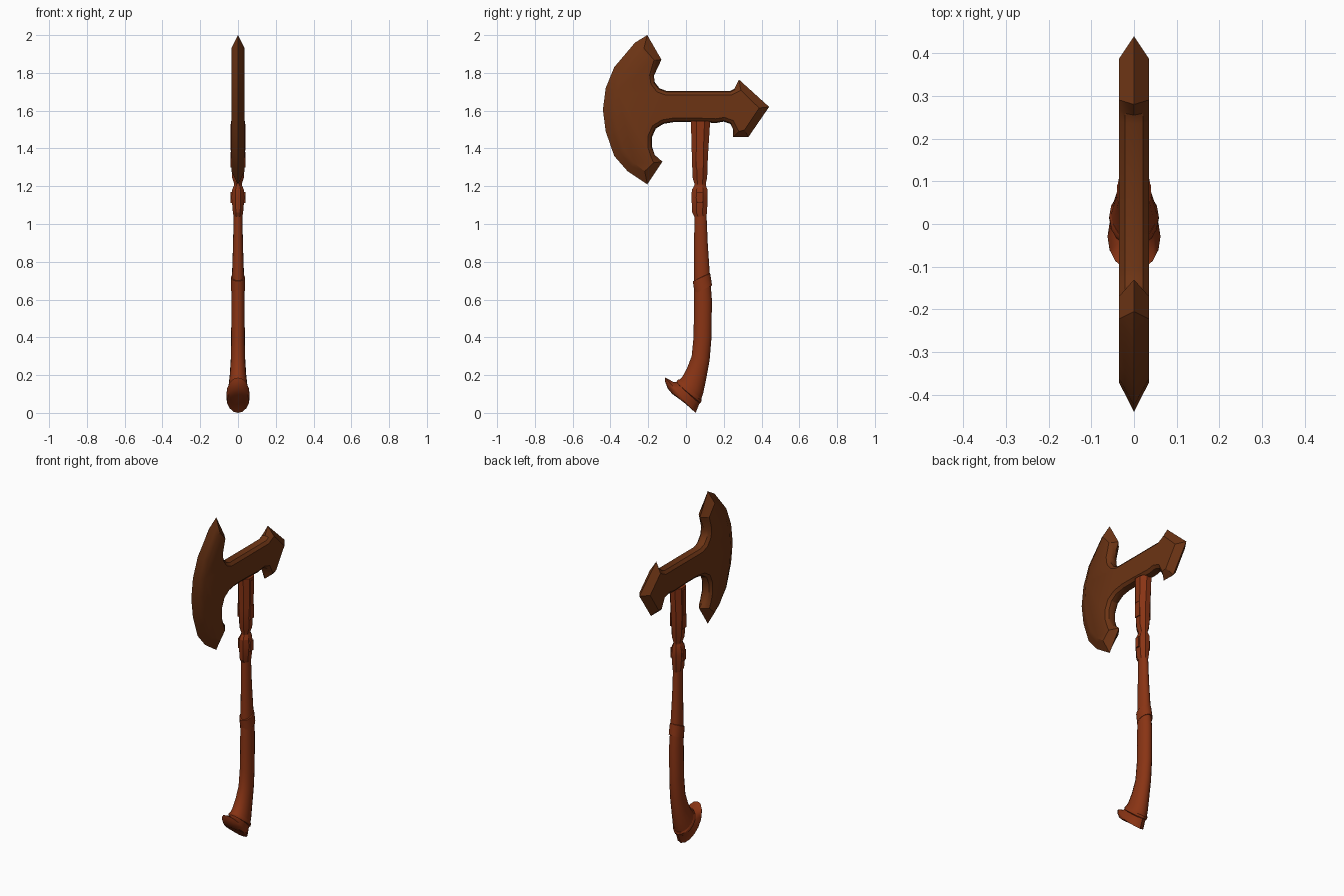
import bpy, bmesh, math
from mathutils import Vector


def material(name, rgb):
    m = bpy.data.materials.new(name)
    m.diffuse_color = (*rgb, 1)
    return m


STEEL = material("dark_bronze", (0.15, 0.034, 0.007))
WOOD = material("red_wood", (0.25, 0.034, 0.007))


def finish(name, bm, mat, angle=30):
    bmesh.ops.recalc_face_normals(bm, faces=bm.faces)
    me = bpy.data.meshes.new(name)
    bm.to_mesh(me)
    bm.free()
    ob = bpy.data.objects.new(name, me)
    bpy.context.collection.objects.link(ob)
    me.materials.append(mat)
    bpy.ops.object.select_all(action='DESELECT')
    ob.select_set(True)
    bpy.context.view_layer.objects.active = ob
    bpy.ops.object.shade_smooth_by_angle(angle=math.radians(angle))
    return ob


def skin(bm, rings):
    """Join consecutive rings with quads and cap both ends."""
    n = len(rings[0])
    for a, b in zip(rings, rings[1:]):
        for i in range(n):
            j = (i + 1) % n
            bm.faces.new((a[i], a[j], b[j], b[i]))
    bm.faces.new(rings[0])
    bm.faces.new(rings[-1])


def loft(name, sections, sides, mat, angle=30, turn=0.0):
    """Sections: left point (y, z), right point (y, z), half width in x."""
    bm = bmesh.new()
    rings = []
    for y0, z0, y1, z1, w in sections:
        c = Vector((0, (y0 + y1) / 2, (z0 + z1) / 2))
        u = Vector((0, (y1 - y0) / 2, (z1 - z0) / 2))
        k = 1 / math.cos(turn)
        ring = []
        for i in range(sides):
            t = 2 * math.pi * i / sides + turn
            ring.append(bm.verts.new(c + u * k * math.cos(t) + Vector((w * k * math.sin(t), 0, 0))))
        rings.append(ring)
    skin(bm, rings)
    return finish(name, bm, mat, angle)


# Axe head outline: y, z, bevel inset, sharp (1) or rounded (0) rim
T = 0.035
outline = [
    (-.205, 2.0, .05, 1), (-.27, 1.96, .055, 1), (-.38, 1.83, .06, 1), (-.425, 1.72, .065, 1),
    (-.44, 1.605, .068, 1), (-.425, 1.49, .065, 1), (-.38, 1.36, .06, 1), (-.31, 1.28, .055, 1),
    (-.205, 1.21, .05, 1), (-.125, 1.33, .035, 1),
    (-.165, 1.365, .022, 0), (-.18, 1.41, .022, 0), (-.18, 1.46, .022, 0), (-.16, 1.505, .022, 0),
    (-.12, 1.53, .022, 0), (-.06, 1.54, .022, 0), (.03, 1.54, .022, 0), (.16, 1.535, .022, 0),
    (.20, 1.542, .022, 0), (.235, 1.53, .022, 0), (.25, 1.50, .022, 0),
    (.25, 1.46, .03, 1), (.33, 1.46, .038, 1), (.44, 1.62, .04, 1), (.28, 1.765, .035, 1),
    (.255, 1.715, .022, 0), (.235, 1.705, .022, 0), (-.105, 1.705, .022, 0),
    (-.14, 1.718, .022, 0), (-.165, 1.75, .022, 0), (-.17, 1.785, .022, 0), (-.13, 1.87, .035, 1),
]


def inward(i):
    p, q, r = (Vector(outline[k % len(outline)][:2]) for k in (i - 1, i, i + 1))
    a, b = (q - p).normalized(), (r - q).normalized()
    na, nb = Vector((-a.y, a.x)), Vector((-b.y, b.x))
    return (na + nb) / max(0.5, 1 + na.dot(nb))


bm = bmesh.new()
rings = []
for x in (-1, -.6, 0, .6, 1):
    ring = []
    for i, (y, z, d, sharp) in enumerate(outline):
        f = abs(x) if sharp else {0: 0, .6: .25, 1: 1}[abs(x)]
        o = inward(i) * d * f
        ring.append(bm.verts.new((x * T, y + o.x, z + o.y)))
    rings.append(ring)
skin(bm, rings)
finish("axe_head", bm, STEEL, 32)

# Curved wooden shaft
loft("shaft", [
    (-.045, .165, .075, .06, .056), (-.02, .19, .09, .10, .05), (.005, .235, .107, .18, .043),
    (.03, .30, .125, .28, .038), (.04, .40, .135, .40, .036), (.043, .60, .137, .60, .035),
    (.043, .75, .125, .75, .031), (.043, .90, .115, .90, .026), (.045, 1.06, .108, 1.06, .023),
], 16, WOOD, 40)

# Slanted band around the shaft
loft("shaft_band", [
    (.044, .635, .130, .675, .034), (.046, .63, .138, .675, .038),
    (.036, .697, .128, .738, .037), (.042, .70, .122, .74, .031),
], 16, WOOD)

# Faceted collar and neck under the head
loft("faceted_neck", [
    (.044, 1.04, .108, 1.04, .023), (.033, 1.06, .111, 1.06, .027), (.029, 1.14, .115, 1.14, .034),
    (.031, 1.18, .114, 1.18, .031), (.044, 1.205, .105, 1.205, .021), (.044, 1.215, .105, 1.215, .021),
    (.035, 1.245, .112, 1.245, .031), (.031, 1.36, .116, 1.36, .038), (.026, 1.545, .128, 1.545, .038),
], 8, WOOD, 20, math.pi / 8)

# Raised strips on both sides of the neck
for side, label in ((-1, "left"), (1, "right")):
    for part, z0, z1, w in (("upper", 1.39, 1.53, .012), ("middle", 1.30, 1.38, .019), ("lower", 1.11, 1.17, .014)):
        bm = bmesh.new()
        bmesh.ops.create_cube(bm, size=1)
        for v in bm.verts:
            v.co = (side * (.034 + v.co.x * .012), .073 + v.co.y * 2 * w, (z0 + z1) / 2 + v.co.z * (z1 - z0))
        finish(f"{label}_{part}_strip", bm, WOOD)

# Ring and flared pommel at the slanted foot
loft("pommel_ring", [
    (-.038, .178, .082, .075, .053), (-.047, .172, .083, .064, .058),
    (-.052, .160, .076, .053, .058), (-.048, .155, .07, .05, .052),
], 16, WOOD)
loft("pommel", [
    (-.04, .165, .078, .06, .052), (-.065, .163, .068, .042, .052), (-.11, .187, .052, .003, .062),
    (-.11, .165, .050, .0, .062), (-.098, .13, .038, .013, .056), (-.073, .10, .012, .04, .04),
], 16, WOOD, 35)
